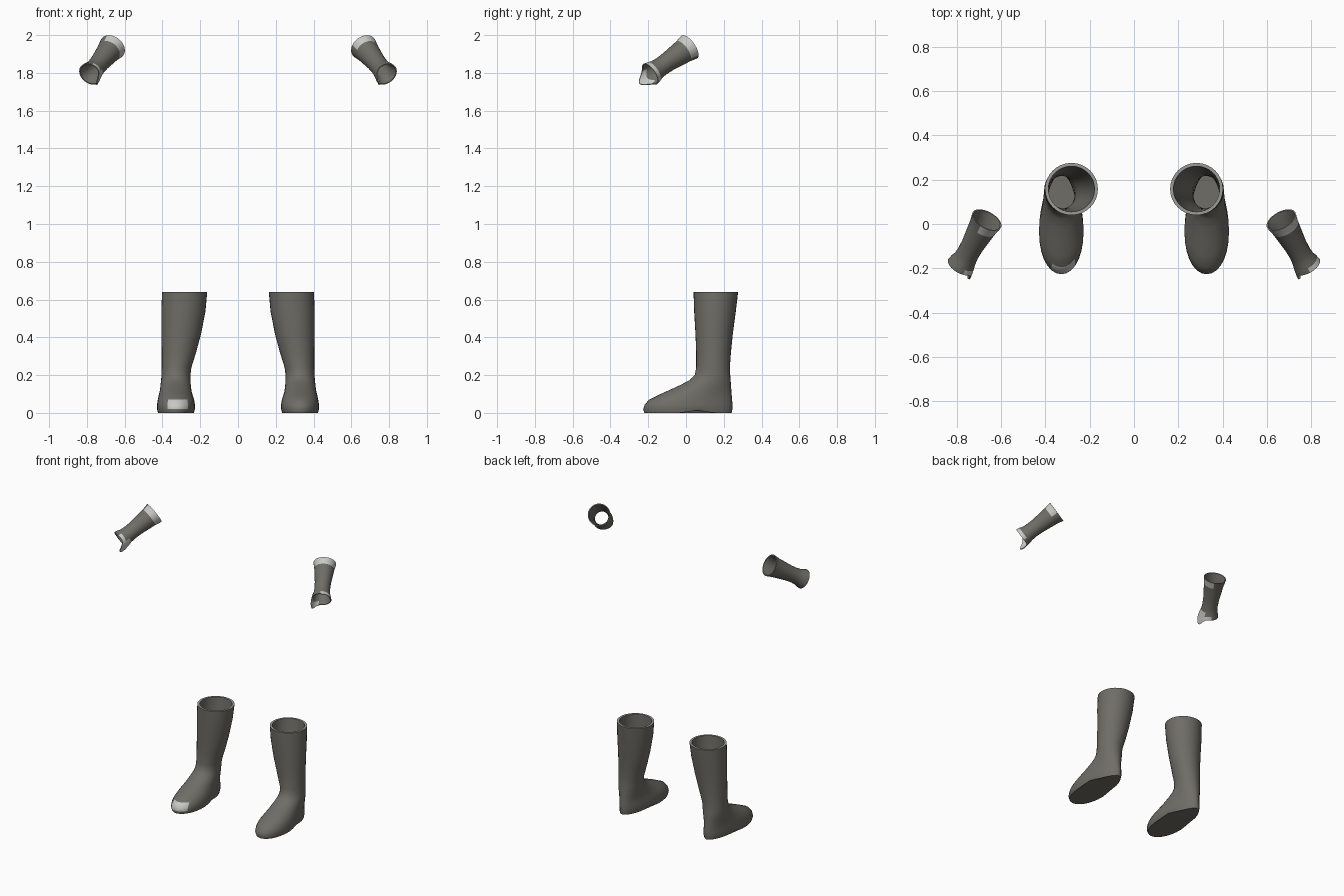
import bpy, bmesh, math
from mathutils import Vector

if "Cube" in bpy.data.objects:
    bpy.data.objects.remove(bpy.data.objects["Cube"])


def material(name, col):
    m = bpy.data.materials.new(name)
    m.diffuse_color = (*col, 1)
    m.use_nodes = True
    m.node_tree.nodes["Principled BSDF"].inputs["Base Color"].default_value = m.diffuse_color
    return m


MATS = [material("dark grey leather", (0.16, 0.153, 0.133)),
        material("mid grey rim", (0.33, 0.33, 0.31)),
        material("pale grey trim", (0.58, 0.59, 0.56))]
N = 32


def loft(name, rings, closed_end=None, loop=False, paint=None):
    """Skin a list of rings; cap the ones in closed_end, paint faces by rule."""
    bm = bmesh.new()
    vs = [[bm.verts.new(p) for p in r] for r in rings]
    pairs = list(zip(vs, vs[1:])) + ([(vs[-1], vs[0])] if loop else [])
    for k, (a, b) in enumerate(pairs):
        for i in range(N):
            j = (i + 1) % N
            f = bm.faces.new((a[i], a[j], b[j], b[i]))
            f.tag = False
            f.material_index = 0
    for k in closed_end or []:
        bm.faces.new(vs[k])
    bmesh.ops.recalc_face_normals(bm, faces=bm.faces)
    bm.normal_update()
    if paint:
        for f in bm.faces:
            f.material_index = paint(f.calc_center_median(), f.normal)
    me = bpy.data.meshes.new(name)
    bm.to_mesh(me)
    bm.free()
    ob = bpy.data.objects.new(name, me)
    bpy.context.collection.objects.link(ob)
    for m in MATS:
        me.materials.append(m)
    bpy.ops.object.select_all(action='DESELECT')
    ob.select_set(True)
    bpy.context.view_layer.objects.active = ob
    bpy.ops.object.shade_smooth_by_angle(angle=math.radians(45))
    return ob


# Boot slices: z, inner x, outer x, front y, back y, toe widening
SLICES = [
    (0.64, 0.163, 0.402, 0.040, 0.276, 0.0),
    (0.54, 0.172, 0.406, 0.043, 0.264, 0.0),
    (0.42, 0.195, 0.405, 0.050, 0.248, 0.0),
    (0.32, 0.222, 0.404, 0.054, 0.238, 0.0),
    (0.24, 0.247, 0.404, 0.054, 0.232, 0.0),
    (0.20, 0.252, 0.405, 0.046, 0.234, 0.0),
    (0.175, 0.252, 0.407, 0.022, 0.236, 0.0),
    (0.15, 0.250, 0.410, -0.025, 0.238, 0.02),
    (0.12, 0.246, 0.414, -0.090, 0.240, 0.08),
    (0.095, 0.240, 0.420, -0.145, 0.242, 0.15),
    (0.07, 0.232, 0.425, -0.195, 0.244, 0.18),
    (0.045, 0.228, 0.429, -0.218, 0.246, 0.20),
    (0.020, 0.228, 0.429, -0.227, 0.246, 0.20),
    (0.004, 0.234, 0.424, -0.220, 0.242, 0.20),
]


def slice_ring(s, side, inset=0.0):
    z, x0, x1, y0, y1, taper = s
    cx, cy = (x0 + x1) / 2, (y0 + y1) / 2
    hx, hy = (x1 - x0) / 2 - inset, (y1 - y0) / 2 - inset
    pts = []
    for i in range(N):
        a = 2 * math.pi * i / N
        c, w = math.cos(a), math.sin(a)
        y = cy + hy * c
        x = cx + hx * w * (1 - taper * c) / (1 + 0.1 * taper)
        zz = z
        if z < 0.01:  # raised arch in front of the heel
            zz = 0.014 * math.exp(-((y - 0.06) / 0.05) ** 2)
        pts.append((side * x, y, zz))
    return pts


def boot(name, side):
    outer = [slice_ring(s, side) for s in SLICES]
    inner = [slice_ring(s, side, 0.015) for s in SLICES[:-2]]

    def paint(c, n):
        if c.z > 0.635 and n.z > 0.9:
            return 1                      # top rim
        if side < 0 and c.y < -0.17 and 0.02 < c.z < 0.065 and -0.37 < c.x < -0.26:
            return 2                      # worn toe patch
        return 0
    # floor inside first, up the lining, over the rim, down to the sole
    loft(name, inner[::-1] + outer, closed_end=[0, -1], paint=paint)


# Bracer profile: distance along the forearm, radius
ARM = [(0.0, 0.073), (0.02, 0.069), (0.045, 0.064), (0.09, 0.059), (0.15, 0.052),
       (0.20, 0.050), (0.235, 0.053), (0.255, 0.060), (0.278, 0.065)]


def bracer(name, side):
    top = Vector((0.665 * side, 0.018, 1.937))
    end = Vector((0.785 * side, -0.195, 1.79))
    d = (end - top).normalized()
    u = Vector((-side, -0.28, -0.40))     # towards the hand flap
    u = (u - d * u.dot(d)).normalized()
    v = d.cross(u)

    def ring(t, r, inset):
        pts = []
        for i in range(N):
            a = 2 * math.pi * i / N
            flap = max(0, math.cos(a)) ** 6
            w = max(0, (t - 0.235) / 0.043)
            tt = t + 0.055 * flap * w
            rr = r - inset
            pts.append(top + d * tt + (u * math.cos(a) + v * math.sin(a)) * rr)
        return pts

    def paint(c, n):
        t = (c - top).dot(d)
        radial = c - top - d * t
        if n.dot(radial) < 0 and 0.002 < t < 0.27:
            return 0                      # lining
        if t < 0.045 and n.x - n.y > 0.0:
            return 2                      # elbow cuff
        if t > 0.25 and n.x > 0.2:
            return 2                      # wrist cuff
        return 1 if abs(n.dot(d)) > 0.9 else 0
    outer = [ring(t, r, 0) for t, r in ARM]
    inner = [ring(t, r, 0.006) for t, r in ARM]
    loft(name, outer + inner[::-1], loop=True, paint=paint)


for tag, side in (("left", 1), ("right", -1)):
    boot(tag + "_boot", side)
    bracer(tag + "_bracer", side)
